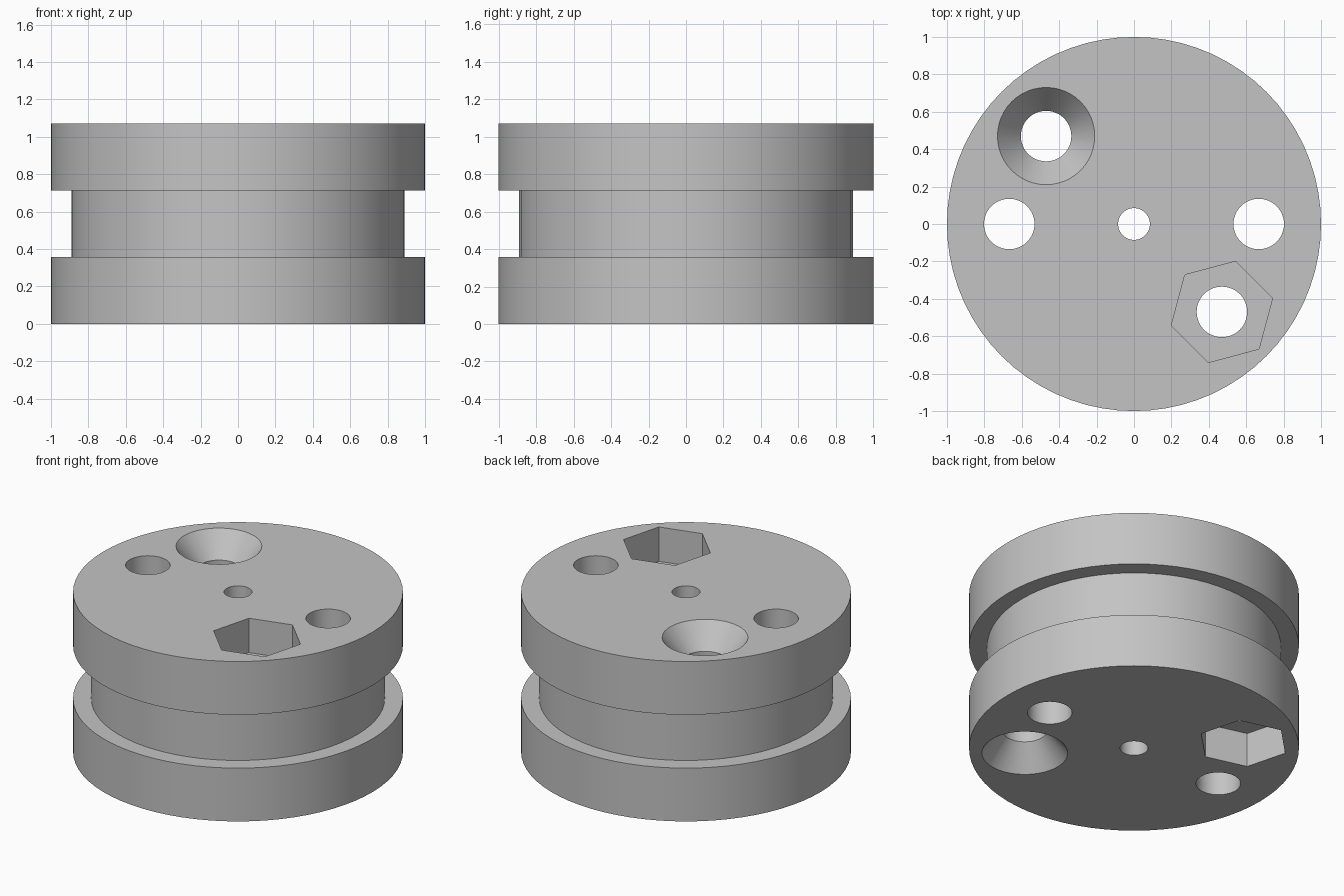
import bpy, bmesh, math

HEIGHT = 1.07
GROOVE_LOW, GROOVE_HIGH = HEIGHT / 3, HEIGHT * 2 / 3
BORE, SINK, SINK_DEPTH = 0.135, 0.26, 0.156
HEX_RADIUS, HEX_DEPTH = 0.28, 0.23
OFFSET = 0.47

cube = bpy.data.objects.get("Cube")
if cube:
    bpy.data.objects.remove(cube, do_unlink=True)

grey = bpy.data.materials.new("plain_grey")
grey.use_nodes = True
colour = (0.55, 0.55, 0.55, 1)
grey.diffuse_color = colour
grey.node_tree.nodes["Principled BSDF"].inputs["Base Color"].default_value = colour


def lathe(name, profile, sides, centre=(0, 0), turn=0):
    """Solid of revolution from (radius, z) points listed bottom to top."""
    bm = bmesh.new()
    rings = []
    for r, z in profile:
        angles = [turn + math.tau * i / sides for i in range(sides)]
        rings.append([bm.verts.new((centre[0] + r * math.cos(a),
                                    centre[1] + r * math.sin(a), z)) for a in angles])
    for low, high in zip(rings, rings[1:]):
        for i in range(sides):
            j = (i + 1) % sides
            bm.faces.new((low[i], low[j], high[j], high[i]))
    bm.faces.new(rings[0][::-1])
    bm.faces.new(rings[-1])
    mesh = bpy.data.meshes.new(name)
    bm.to_mesh(mesh)
    bm.free()
    mesh.materials.append(grey)
    obj = bpy.data.objects.new(name, mesh)
    bpy.context.collection.objects.link(obj)
    return obj


# Grooved round body
body = lathe("grooved_body", [(1, 0), (1, GROOVE_LOW), (0.89, GROOVE_LOW),
                              (0.89, GROOVE_HIGH), (1, GROOVE_HIGH), (1, HEIGHT)], 72)

# Plain through holes: centre and two sides
cutters = []
for name, x, r in (("centre", 0, 0.085), ("left", 0.667, BORE), ("right", -0.667, BORE)):
    cutters.append(lathe(name + "_hole_cutter", [(r, -0.1), (r, HEIGHT + 0.1)], 48, (x, 0)))

# Two opposed bolt holes: countersink on one end, hexagonal nut pocket on the other
extra = 0.05
wide = SINK + extra * (SINK - BORE) / SINK_DEPTH
sink = [(BORE, -extra), (BORE, HEIGHT - SINK_DEPTH), (wide, HEIGHT + extra)]
pocket = [(HEX_RADIUS, -extra), (HEX_RADIUS, HEX_DEPTH)]


def flip(profile):
    return [(r, HEIGHT - z) for r, z in reversed(profile)]


back, front = (-OFFSET, OFFSET), (OFFSET, -OFFSET)
cutters += [
    lathe("back_countersink_cutter", sink, 48, back),
    lathe("front_countersink_cutter", flip(sink), 48, front),
    lathe("back_nut_pocket_cutter", pocket, 6, back, math.radians(45)),
    lathe("front_nut_pocket_cutter", flip(pocket), 6, front, math.radians(15)),
]

# Cut every hole, then drop the cutters
bpy.ops.object.select_all(action="DESELECT")
body.select_set(True)
bpy.context.view_layer.objects.active = body
for cutter in cutters:
    cutter.hide_render = True
    cut = body.modifiers.new(cutter.name, "BOOLEAN")
    cut.operation = "DIFFERENCE"
    cut.solver = "EXACT"
    cut.object = cutter
    bpy.ops.object.modifier_apply(modifier=cut.name)
    bpy.data.objects.remove(cutter, do_unlink=True)

bpy.ops.object.shade_smooth_by_angle(angle=math.radians(30))
